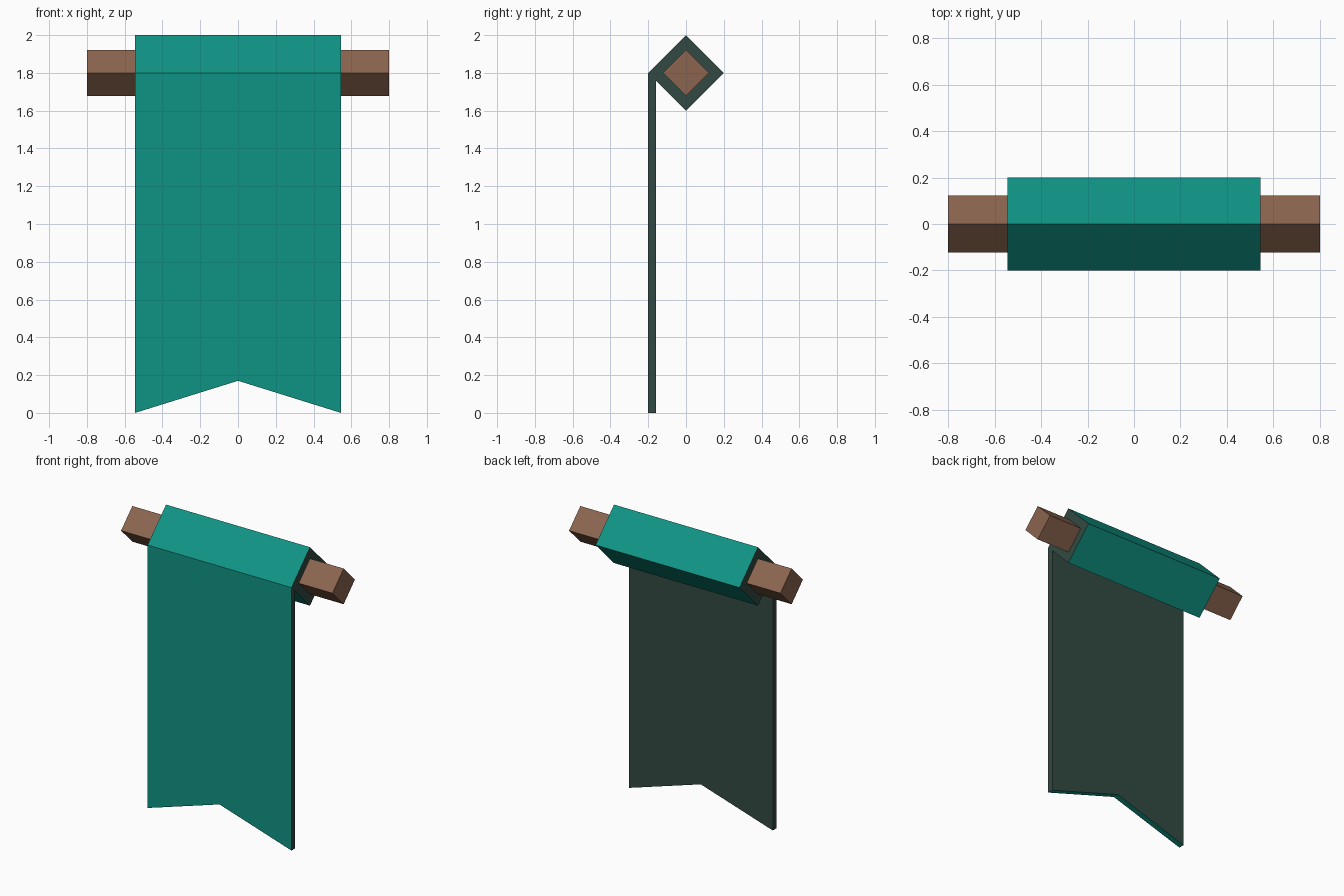
import bpy, bmesh

if "Cube" in bpy.data.objects:
    bpy.data.objects.remove(bpy.data.objects["Cube"])


def material(name, rgb):
    lin = [((c / 255 + 0.055) / 1.055) ** 2.4 if c > 10 else c / 255 / 12.92 for c in rgb]
    m = bpy.data.materials.new(name)
    m.diffuse_color = (*lin, 1)
    m.use_nodes = True
    m.node_tree.nodes["Principled BSDF"].inputs["Base Color"].default_value = m.diffuse_color
    return m


teal = material("teal cloth", (15, 148, 133))
lining = material("dark lining", (50, 73, 66))
brown = material("brown wood", (139, 101, 79))


def prism(name, profile, offset, mats, is_second=lambda n: False):
    """Extrude a closed profile and colour its faces by direction."""
    bm = bmesh.new()
    face = bm.faces.new([bm.verts.new(p) for p in profile])
    ext = bmesh.ops.extrude_face_region(bm, geom=[face])
    verts = [g for g in ext["geom"] if isinstance(g, bmesh.types.BMVert)]
    bmesh.ops.translate(bm, verts=verts, vec=offset)
    bmesh.ops.recalc_face_normals(bm, faces=bm.faces)
    bm.normal_update()
    for f in bm.faces:
        f.material_index = int(is_second(f.normal))
    mesh = bpy.data.meshes.new(name)
    for m in mats:
        mesh.materials.append(m)
    bm.to_mesh(mesh)
    bm.free()
    obj = bpy.data.objects.new(name, mesh)
    bpy.context.collection.objects.link(obj)
    return obj


def diamond(x, r, z=1.8):
    return [(x, -r, z), (x, 0, z + r), (x, r, z), (x, 0, z - r)]


W = 0.545

# Wooden rod
prism("rod", diamond(-0.8, 0.122), (1.6, 0, 0), [brown])

# Cloth sleeve around the rod, dark at its ends
prism("sleeve", diamond(-W, 0.2), (2 * W, 0, 0), [teal, lining],
      lambda n: abs(n.x) > 0.9)

# Hanging cloth with a notched hem, dark on its back and side edges
cloth = prism("hanging_cloth",
              [(-W, -0.2, 0), (0, -0.2, 0.17), (W, -0.2, 0), (W, -0.2, 1.8), (-W, -0.2, 1.8)],
              (0, 0.04, 0), [teal, lining],
              lambda n: abs(n.x) > 0.9 or n.y > 0.9)
# Top of the cloth follows the underside of the sleeve
for v in cloth.data.vertices:
    if v.co.z > 1.7 and v.co.y > -0.18:
        v.co.z = 1.76
